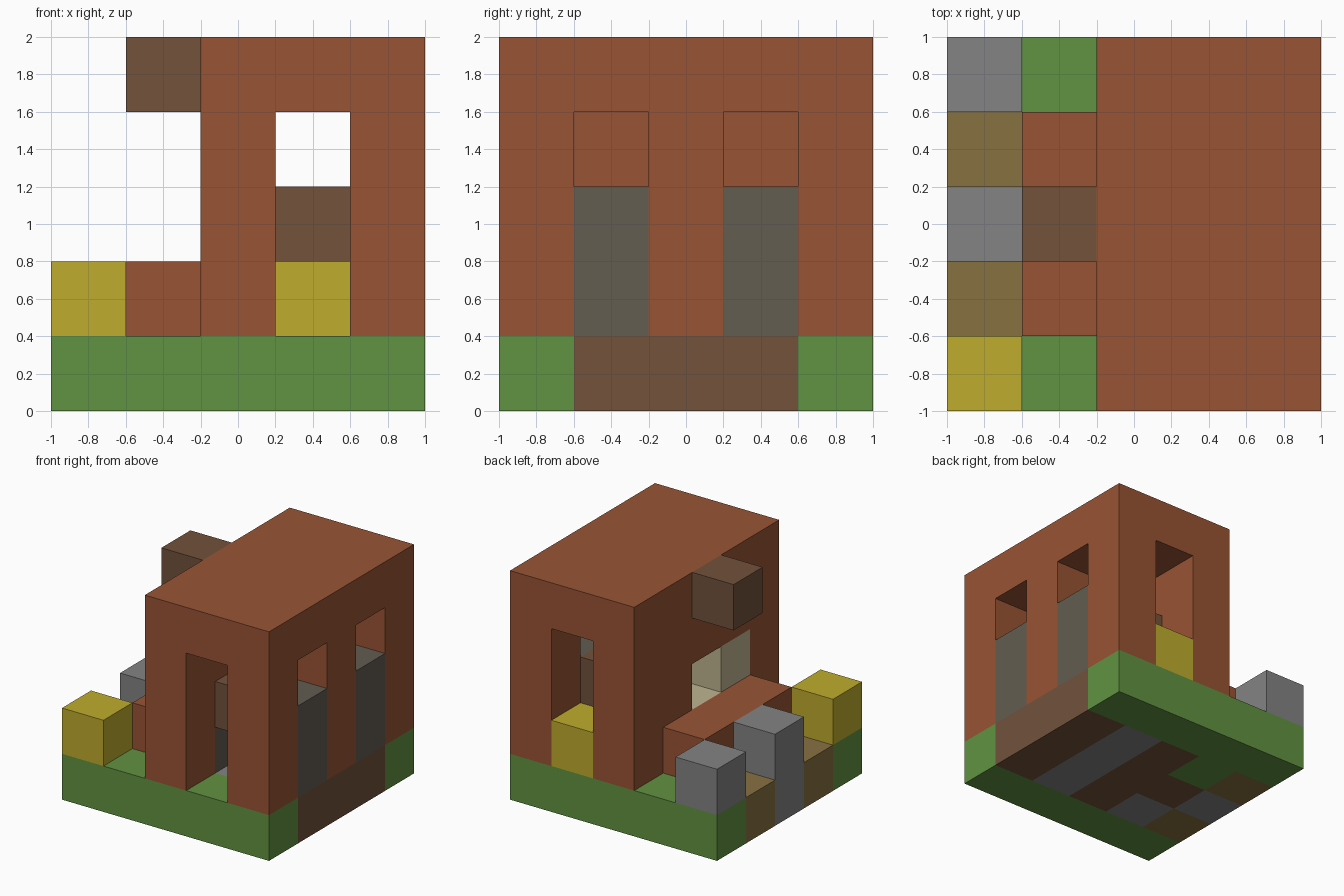
import bpy, bmesh
from itertools import product
from mathutils import Vector

cube = bpy.data.objects.get("Cube")
if cube:
    bpy.data.objects.remove(cube, do_unlink=True)

GRID = 5             # cells along each axis
CELL = 2 / GRID      # edge length of one block


def material(name, rgb):
    lin = [((c / 255 + 0.055) / 1.055) ** 2.4 for c in rgb] + [1]
    mat = bpy.data.materials.new(name)
    mat.use_nodes = True
    mat.diffuse_color = lin
    bsdf = next(n for n in mat.node_tree.nodes if n.type == 'BSDF_PRINCIPLED')
    bsdf.inputs["Base Color"].default_value = lin
    return mat


green = material("grass green", (97, 146, 65))
brick = material("brick red", (152, 84, 52))
brown = material("wood brown", (114, 82, 59))
yellow = material("straw yellow", (191, 172, 45))
grey = material("plain grey", (131, 131, 131))
tan = material("path tan", (135, 113, 65))
stone = material("dark stone", (99, 93, 81))
cream = material("cream", (190, 180, 144))

blocks = {}          # cell -> part name
part_material = {}


def span(v):
    return range(v[0], v[1] + 1) if isinstance(v, tuple) else (v,)


def fill(name, mat, x, y, z):
    """Claim a box of cells for a part, replacing what was there."""
    part_material[name] = mat
    for cell in product(span(x), span(y), span(z)):
        blocks[cell] = name


def carve(x, y, z):
    for cell in product(span(x), span(y), span(z)):
        blocks.pop(cell, None)


ALL, MID = (0, 4), (1, 3)

# Ground layer
fill("ground", green, ALL, ALL, 0)
fill("floor_border", brown, (2, 4), MID, 0)
fill("inner_floor", grey, 3, MID, 0)
fill("doorstep", brown, 1, 2, 0)
fill("buried_block", grey, 1, 1, 0)
for y, side in ((1, "front"), (3, "back")):
    fill("path_" + side, tan, 0, y, 0)

# House shell with a passage from front to back
fill("house", brick, (2, 4), ALL, (1, 4))
carve(3, ALL, MID)

# Window pillars and the openings above them
for y, side in ((1, "front"), (3, "back")):
    fill("window_pillar_" + side, stone, 4, y, (1, 2))
    carve(4, y, 3)

# Side wall opening with its pale surround
carve(2, 2, 2)
fill("opening_sill", cream, 2, 2, 1)
fill("opening_panel", cream, 2, 1, 2)
fill("inner_stone", stone, 2, 1, 1)

# Inside beam and back door block
fill("inner_beam", brown, 3, MID, 2)
fill("back_door_block", yellow, 3, 4, 1)

# Yard pieces
fill("bench", brick, 1, MID, 1)
fill("yard_straw", yellow, 0, 0, 1)
fill("middle_post", grey, 0, 2, (0, 1))
fill("back_post", grey, 0, 4, 1)
fill("roof_block", brown, 1, 2, 4)


def build(name):
    """Make one mesh from the exposed sides of a part's cells."""
    bm = bmesh.new()
    origin = Vector((-1, -1, 0))
    for cell in [c for c, n in blocks.items() if n == name]:
        for axis, step in product(range(3), (-1, 1)):
            neighbour = list(cell)
            neighbour[axis] += step
            if tuple(neighbour) in blocks:
                continue
            u, v = (axis + 1) % 3, (axis + 2) % 3
            corners = []
            for a, b in ((0, 0), (1, 0), (1, 1), (0, 1)):
                p = Vector(cell)
                p[axis] += step > 0
                p[u] += a
                p[v] += b
                corners.append(bm.verts.new(origin + p * CELL))
            bm.faces.new(corners if step > 0 else corners[::-1])
    if bm.faces:
        bmesh.ops.remove_doubles(bm, verts=bm.verts[:], dist=0.001)
        bmesh.ops.dissolve_limit(bm, angle_limit=0.01,
                                 verts=bm.verts[:], edges=bm.edges[:])
        mesh = bpy.data.meshes.new(name)
        bm.to_mesh(mesh)
        mesh.materials.append(part_material[name])
        bpy.context.collection.objects.link(bpy.data.objects.new(name, mesh))
    bm.free()


for part in part_material:
    build(part)
